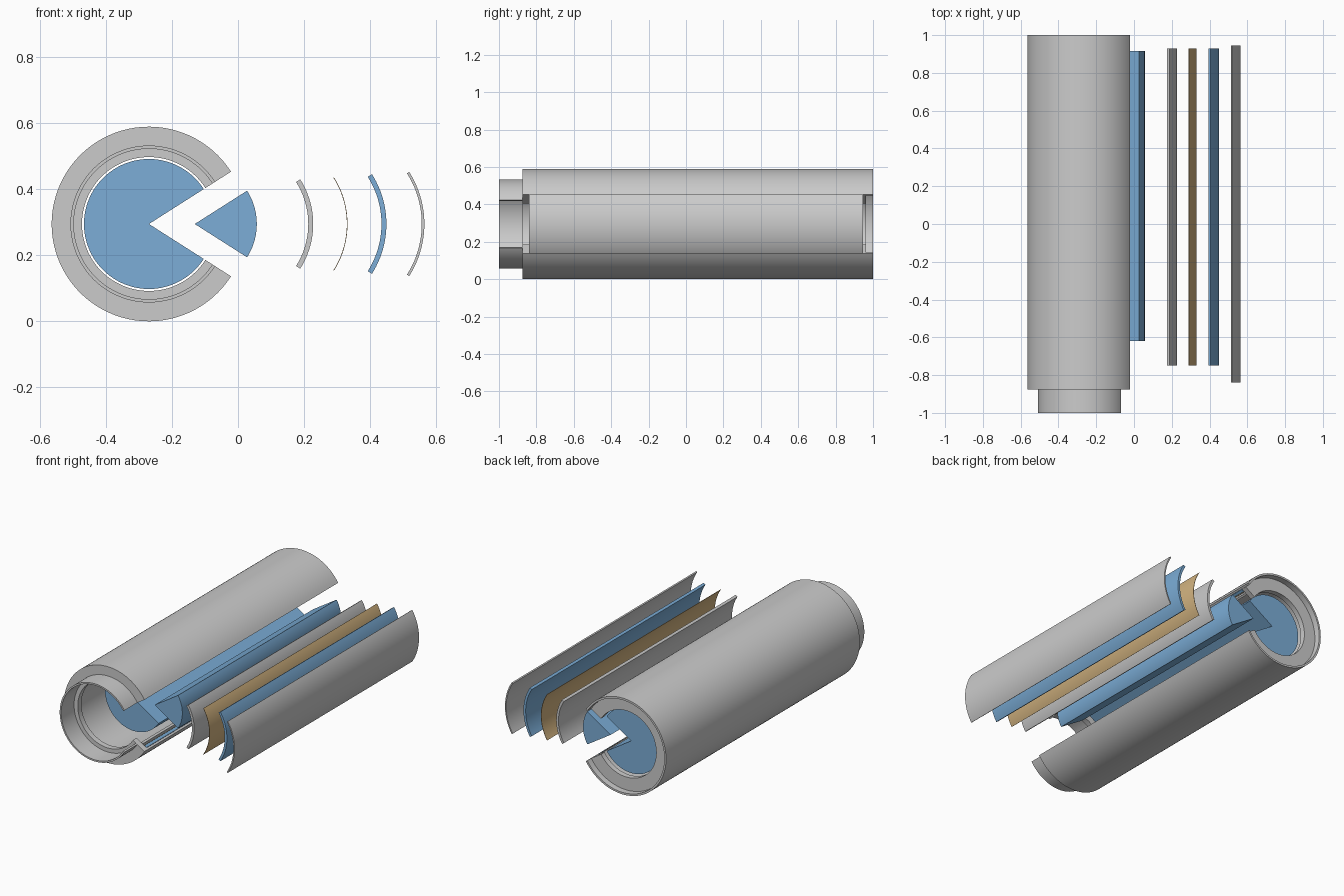
import bpy, bmesh, math

if "Cube" in bpy.data.objects:
    bpy.data.objects.remove(bpy.data.objects["Cube"])

CX, CZ = -0.27, 0.295
CUT = math.radians(32.5)
FULL = 2 * math.pi


def material(name, col):
    m = bpy.data.materials.new(name)
    m.diffuse_color = (*col, 1)
    m.use_nodes = True
    m.node_tree.nodes["Principled BSDF"].inputs["Base Color"].default_value = m.diffuse_color
    return m


blue = material("blue", (0.2, 0.42, 0.68))
tan = material("tan", (0.66, 0.46, 0.22))


def sweep(name, profile, a0, a1, cx=CX, mat=None, steps=72):
    """Turn a closed (radius, y) profile about the lengthwise axis, capping both cut faces."""
    bm = bmesh.new()
    rings = []
    for i in range(steps + 1):
        a = a0 + (a1 - a0) * i / steps
        rings.append([bm.verts.new((cx + r * math.cos(a), y, CZ + r * math.sin(a)))
                      for r, y in profile])
    n = len(profile)
    for p, q in zip(rings, rings[1:]):
        for j in range(n):
            k = (j + 1) % n
            bm.faces.new((p[j], p[k], q[k], q[j]))
    bm.faces.new(rings[0])
    bm.faces.new(rings[-1][::-1])
    bmesh.ops.remove_doubles(bm, verts=bm.verts, dist=1e-5)
    bmesh.ops.recalc_face_normals(bm, faces=bm.faces)
    me = bpy.data.meshes.new(name)
    bm.to_mesh(me)
    bm.free()
    ob = bpy.data.objects.new(name, me)
    bpy.context.collection.objects.link(ob)
    if mat:
        me.materials.append(mat)
    bpy.ops.object.select_all(action='DESELECT')
    ob.select_set(True)
    bpy.context.view_layer.objects.active = ob
    bpy.ops.object.shade_smooth_by_angle(angle=math.radians(30))
    return ob


def box(r0, r1, y0, y1):
    return [(r0, y0), (r1, y0), (r1, y1), (r0, y1)]


def body(name, profile, mat=None):
    return sweep(name, profile, CUT, FULL - CUT, mat=mat)


def slice_(name, profile, cx, mat=None):
    return sweep(name, profile, -CUT, CUT, cx=cx, mat=mat, steps=24)


# Cut-open body: casing with neck and flange, end ring, inner layers, core
body("casing", [(0.228, -1), (0.238, -1), (0.238, -0.875), (0.295, -0.875), (0.295, 1),
                (0.283, 1), (0.283, -0.84), (0.203, -0.84), (0.203, -0.875), (0.228, -0.875)])
body("end_ring", box(0.203, 0.282, 0.93, 0.963))
body("blue_layer", box(0.265, 0.281, -0.838, 0.928), blue)
body("tan_layer", box(0.262, 0.264, -0.838, 0.928), tan)
body("liner", box(0.238, 0.251, -0.838, 0.928))
body("core", box(0.0, 0.197, -0.62, 0.915), blue)

# Removed slices, pulled outwards in order
slice_("core_wedge", box(0.0, 0.188, -0.62, 0.915), -0.131, blue)
slice_("liner_slice", box(0.237, 0.252, -0.75, 0.93), -0.024)
slice_("tan_slice", box(0.262, 0.264, -0.75, 0.93), 0.068, tan)
slice_("blue_slice", box(0.266, 0.281, -0.75, 0.93), 0.169, blue)
slice_("casing_slice", box(0.286, 0.294, -0.84, 0.945), 0.271)
